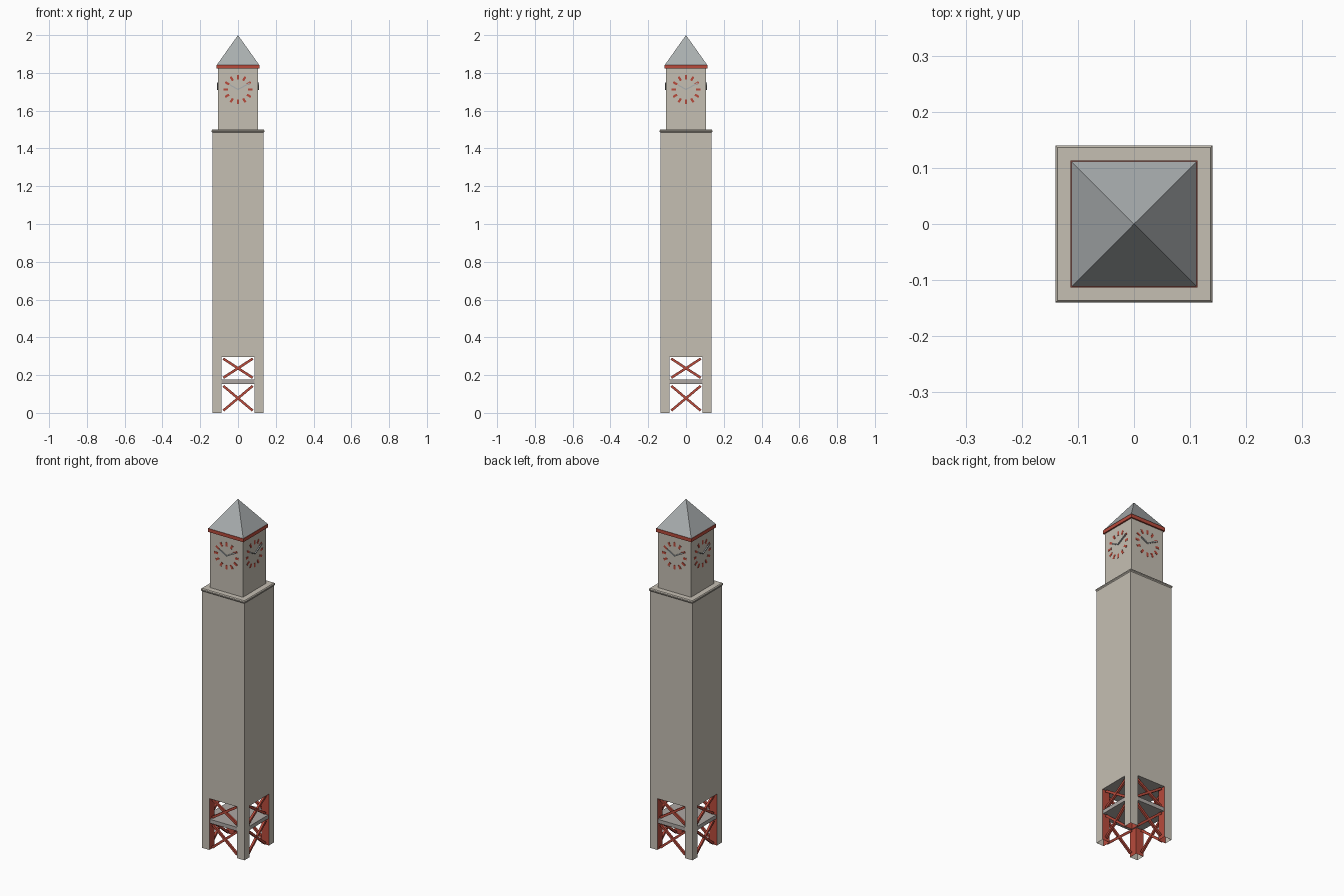
import bpy, bmesh, math
from mathutils import Matrix, Vector

if "Cube" in bpy.data.objects:
    bpy.data.objects.remove(bpy.data.objects["Cube"])


def material(name, rgb):
    m = bpy.data.materials.new(name)
    m.diffuse_color = (*rgb, 1)
    m.use_nodes = True
    m.node_tree.nodes["Principled BSDF"].inputs["Base Color"].default_value = m.diffuse_color
    return m


STONE = material("beige stone", (0.56, 0.52, 0.45))
RED = material("brick red", (0.48, 0.07, 0.045))
ROOF = material("roof grey", (0.40, 0.425, 0.43))
SLAB = material("floor grey", (0.42, 0.39, 0.37))


def finish(name, bm, mats):
    me = bpy.data.meshes.new(name)
    bm.normal_update()
    bm.to_mesh(me)
    bm.free()
    for m in mats:
        me.materials.append(m)
    ob = bpy.data.objects.new(name, me)
    bpy.context.collection.objects.link(ob)
    return ob


def add_box(bm, centre, size, rot=None):
    mat = Matrix.Translation(centre) @ (rot or Matrix()) @ Matrix.Diagonal((*size, 1))
    return bmesh.ops.create_cube(bm, size=1, matrix=mat)["verts"]


def square_stack(name, profile, mats):
    """Square rings of (half width, z) joined upwards and capped."""
    bm = bmesh.new()
    rings = []
    for h, z in profile:
        if h == 0:
            rings.append([bm.verts.new((0, 0, z))])
        else:
            rings.append([bm.verts.new((sx * h, sy * h, z))
                          for sx, sy in ((-1, -1), (1, -1), (1, 1), (-1, 1))])
    for a, b in zip(rings, rings[1:]):
        for i in range(4):
            j = (i + 1) % 4
            bm.faces.new((a[i], a[j], b[0]) if len(b) == 1 else (a[i], a[j], b[j], b[i]))
    bm.faces.new(rings[0][::-1])
    if len(rings[-1]) == 4:
        bm.faces.new(rings[-1])
    return finish(name, bm, mats)


# Main shaft with grey ceiling over the open base
shaft = square_stack("shaft", [(0.136, 0.297), (0.136, 1.487)], [STONE, SLAB])
for p in shaft.data.polygons:
    p.material_index = 1 if p.normal.z < -0.5 else 0

# Cornice, clock room, red eaves band and pyramid roof
square_stack("cornice", [(0.136, 1.484), (0.140, 1.489), (0.140, 1.495), (0.136, 1.5)], [STONE])
square_stack("clock_room", [(0.105, 1.495), (0.105, 1.825)], [STONE])
square_stack("eaves_band", [(0.113, 1.823), (0.113, 1.843)], [RED])
square_stack("roof", [(0.1115, 1.843), (0, 2.0)], [ROOF])

# Corner legs: stone outside, red on the sides facing the openings
bm = bmesh.new()
for sx in (-1, 1):
    for sy in (-1, 1):
        add_box(bm, (sx * 0.112, sy * 0.112, 0.1485), (0.048, 0.048, 0.297))
bm.normal_update()
for f in bm.faces:
    c = f.calc_center_median()
    f.material_index = int(f.normal.x * c.x + f.normal.y * c.y < -0.01)
bmesh.ops.delete(bm, geom=[f for f in bm.faces if abs(f.normal.z) > 0.5], context="FACES_ONLY")
finish("corner_legs", bm, [STONE, RED])

# Middle floor between the legs
square_stack("middle_floor", [(0.132, 0.154), (0.132, 0.176)], [SLAB])

# Crossed braces on each side, two levels
bm = bmesh.new()
for side in range(4):
    turn = Matrix.Rotation(side * math.pi / 2, 4, "Z")
    for z0, z1 in ((0.012, 0.143), (0.186, 0.287)):
        for s in (-1, 1):
            dx, dz = 0.156, z1 - z0
            verts = add_box(bm, (0, -0.118 + s * 0.001, (z0 + z1) / 2),
                            (math.hypot(dx, dz), 0.012, 0.013),
                            Matrix.Rotation(s * math.atan2(dz, dx), 4, "Y"))
            bmesh.ops.transform(bm, matrix=turn, verts=verts)
finish("cross_braces", bm, [RED])

# Clock faces: twelve hour marks and two hands on each side
CLOCK_Z = 1.712
marks, hands = bmesh.new(), bmesh.new()
for side in range(4):
    turn = Matrix.Rotation(side * math.pi / 2, 4, "Z")
    for k in range(12):
        a = k * math.pi / 6
        verts = add_box(marks, (0.066 * math.sin(a), -0.105, CLOCK_Z + 0.066 * math.cos(a)),
                        (0.012, 0.003, 0.024), Matrix.Rotation(a, 4, "Y"))
        bmesh.ops.transform(marks, matrix=turn, verts=verts)
    for tx, tz, y in ((-0.042, 0.024, -0.1075), (0.062, 0.034, -0.108)):
        verts = add_box(hands, (tx / 2, y, CLOCK_Z + tz / 2),
                        (math.hypot(tx, tz), 0.006, 0.006),
                        Matrix.Rotation(-math.atan2(tz, tx), 4, "Y"))
        bmesh.ops.transform(hands, matrix=turn, verts=verts)
finish("hour_marks", marks, [RED])
finish("clock_hands", hands, [ROOF])
